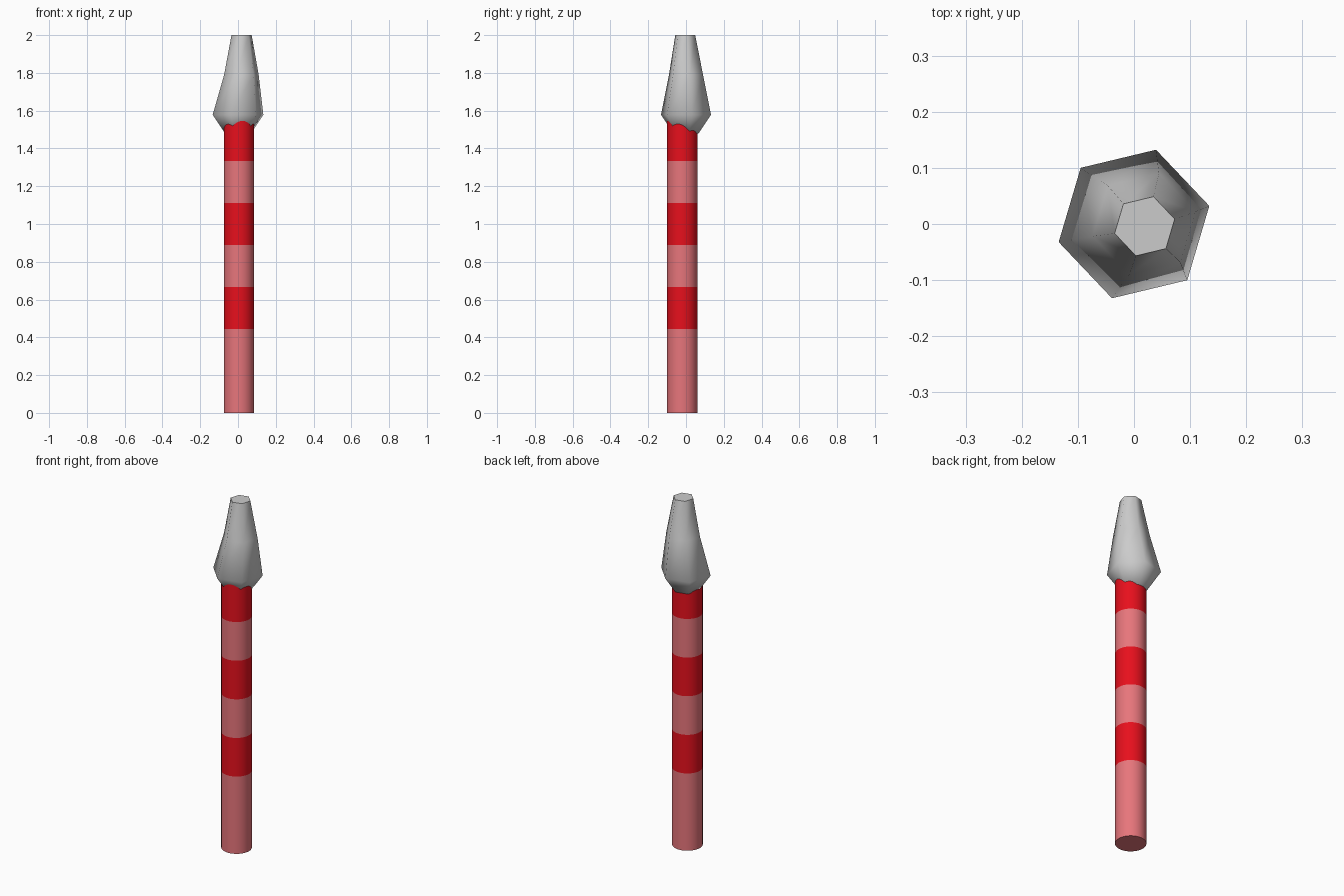
import bpy, bmesh, math

if "Cube" in bpy.data.objects:
    bpy.data.objects.remove(bpy.data.objects["Cube"])


def loft(name, rings, sides, turn=0.0):
    """Closed skin through rings of (centre x, centre y, z, radius)."""
    bm = bmesh.new()
    loops = []
    for cx, cy, z, r in rings:
        loops.append([bm.verts.new((cx + r * math.cos(turn + math.tau * i / sides),
                                    cy + r * math.sin(turn + math.tau * i / sides), z))
                      for i in range(sides)])
    for a, b in zip(loops, loops[1:]):
        for i in range(sides):
            j = (i + 1) % sides
            bm.faces.new((a[i], a[j], b[j], b[i]))
    bm.faces.new(loops[0][::-1])
    bm.faces.new(loops[-1])
    mesh = bpy.data.meshes.new(name)
    bm.to_mesh(mesh)
    bm.free()
    obj = bpy.data.objects.new(name, mesh)
    bpy.context.collection.objects.link(obj)
    return obj


def material(name, color):
    mat = bpy.data.materials.new(name)
    mat.diffuse_color = color
    mat.use_nodes = True
    mat.node_tree.nodes["Principled BSDF"].inputs["Base Color"].default_value = mat.diffuse_color
    return mat


# Striped shaft: nine-unit module, the lowest stripe is double height
step = 2 / 9
levels = [0] + [step * k for k in range(2, 8)]
shaft = loft("shaft", [(0.005, -0.02, z, 0.08) for z in levels], 32)
shaft.data.materials.append(material("pale_red", (0.8, 0.18, 0.2, 1)))
shaft.data.materials.append(material("red", (0.8, 0.005, 0.012, 1)))
for face in shaft.data.polygons:
    stripe = sum(face.center.z > z for z in levels[1:-1])
    face.material_index = stripe % 2

# Six-sided flint-like head, leaning slightly toward +x at the tip
head = loft("spear_head", [(0, 0, 1.48, 0.07),
                           (0, 0, 1.578, 0.138),
                           (0.018, 0, 1.79, 0.094),
                           (0.019, -0.004, 2.0, 0.055)], 6, math.radians(13.5))

# Smooth sides, crisp shaft ends
for obj, angle in ((shaft, 40), (head, 65)):
    bpy.ops.object.select_all(action='DESELECT')
    obj.select_set(True)
    bpy.context.view_layer.objects.active = obj
    bpy.ops.object.shade_smooth_by_angle(angle=math.radians(angle))
